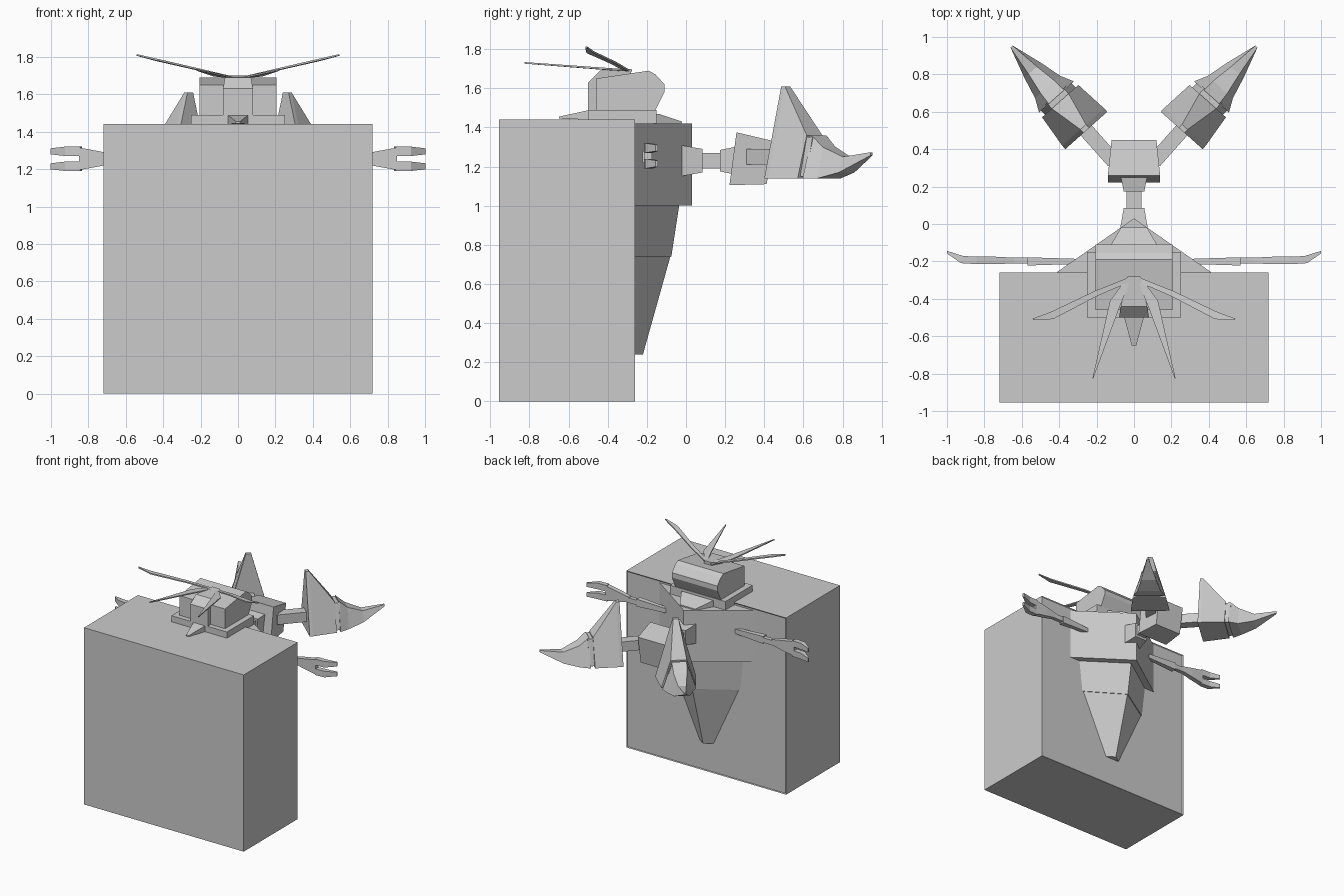
import bpy, bmesh
from mathutils import Vector

cube = bpy.data.objects.get("Cube")
if cube:
    bpy.data.objects.remove(cube, do_unlink=True)

grey = bpy.data.materials.new("plain_grey")
grey.use_nodes = True
grey.diffuse_color = (.6, .6, .6, 1)
grey.node_tree.nodes["Principled BSDF"].inputs["Base Color"].default_value = grey.diffuse_color

UP = Vector((0, 0, 1))
ARM_Z = 1.25
TAIL_Z = 1.23
BODY_TOP = 1.42


def loft(name, rings, mirror=False, recess_back=False):
    """Skin equal-length point rings and close both ends; optionally mirror across x."""
    bm = bmesh.new()
    loops = [[bm.verts.new(point) for point in ring] for ring in rings]
    for lower, upper in zip(loops, loops[1:]):
        for i in range(len(lower)):
            bm.faces.new((lower[i - 1], lower[i], upper[i], upper[i - 1]))
    bm.faces.new(loops[0])
    bm.faces.new(loops[-1])
    bmesh.ops.recalc_face_normals(bm, faces=bm.faces)
    if recess_back:
        back = [face for face in bm.faces if face.normal.y > .9]
        bmesh.ops.inset_region(bm, faces=back, thickness=.01, depth=-.005)
    mesh = bpy.data.meshes.new(name)
    bm.to_mesh(mesh)
    bm.free()
    mesh.materials.append(grey)
    obj = bpy.data.objects.new(name, mesh)
    bpy.context.collection.objects.link(obj)
    if mirror:
        obj.modifiers.new("Mirror", "MIRROR").use_mirror_merge = False


def beam(name, path, sections, lean=0, **options):
    """Four-sided bar along a path; a section is (half width, half height, optional top half width)."""
    path = [Vector(point) for point in path]
    along = path[-1] - path[0]
    along.z = 0
    along.normalize()
    side = along.cross(UP)
    rings = []
    for centre, (width, height, *top) in zip(path, sections):
        top_width = top[0] if top else width
        rise = UP * height + along * lean
        rings.append([centre - rise - side * width, centre - rise + side * width,
                      centre + rise + side * top_width, centre + rise - side * top_width])
    loft(name, rings, **options)


def wedge(name, *levels):
    """Body segment of triangular plan; a level is (height, half width, rear ridge position)."""
    loft(name, [[(-half, -.27, z), (half, -.27, z), (0, ridge, z)] for z, half, ridge in levels])


# Big crate with a shallow recessed back panel
beam("crate", [(0, -.955, .72), (0, -.26, .72)], [(.72, .72)] * 2, recess_back=True)

# Wedge-shaped body segments and sloping neck
wedge("upper_body", (1, .43, .03), (BODY_TOP, .43, .03))
wedge("middle_body", (.74, .31, -.075), (1, .34, -.035))
wedge("lower_body", (.24, .07, -.22), (.74, .3, -.08))
beam("neck", [(0, y, BODY_TOP) for y in (-.27, -.14, -.02)], [(.2, .05), (.14, .05), (.07, .01)])

# Head with its collar, raised crest and chin spike
beam("head_plate", [(0, -.5, 1.455), (0, -.15, 1.455)], [(.25, .035)] * 2)
beam("head", [(0, -.46, 1.57), (0, -.19, 1.59), (0, -.155, 1.58), (0, -.11, 1.6)],
     [(.205, .08), (.205, .1), (.205, .09), (.205, .02)])
beam("face_crest", [(0, -.5, 1.56), (0, -.44, 1.59), (0, -.28, 1.6)],
     [(.08, .07), (.07, .1), (.035, .1)])
beam("chin_spike", [(0, -.49, 1.465), (0, -.65, 1.45)], [(.055, .025), (.012, .005)])

# Thin blade antennae
beam("front_antenna", [(.02, -.28, 1.69), (.1, -.42, 1.7), (.22, -.825, 1.73)],
     [(.01, .005), (.03, .005), (.002, .004)], mirror=True)
beam("side_antenna", [(.03, -.3, 1.69), (.2, -.37, 1.73), (.44, -.49, 1.785), (.54, -.51, 1.81)],
     [(.012, .005), (.015, .005), (.02, .005), (.005, .004)], mirror=True)

# Arms with forked hands
beam("arm", [(.25, -.2, ARM_Z), (.57, -.2, ARM_Z)], [(.012, .015), (.022, .03)], mirror=True)
beam("wrist", [(.56, -.195, ARM_Z), (.66, -.195, ARM_Z)], [(.016, .02)] * 2, mirror=True)
beam("hand", [(x, -.195, ARM_Z + .005) for x in (.64, .74, .85)],
     [(.015, .02), (.02, .04), (.02, .06)], mirror=True)
for name, sign in (("upper_finger", 1), ("lower_finger", -1)):
    finger_z = ARM_Z + .005 + sign * .04
    beam(name, [(.84, -.195, finger_z), (.92, -.19, finger_z), (1, -.15, finger_z)],
         [(.02, .025), (.02, .025), (.006, .016)], mirror=True)

# Tail chain
beam("tail_root", [(0, -.03, TAIL_Z), (0, .085, TAIL_Z)], [(.075, .08), (.055, .06)])
beam("tail_link", [(0, .08, TAIL_Z), (0, .19, TAIL_Z)], [(.04, .04)] * 2)
beam("tail_joint", [(0, .175, TAIL_Z), (0, .25, TAIL_Z)], [(.055, .055), (.07, .07)])
beam("tail_block", [(0, .24, 1.24), (0, .43, 1.22)], [(.14, .135), (.12, .11)], lean=.018)

# Tail claws, laid out along a diagonal axis
CLAW_START = Vector((.255, .5, 0))
CLAW_AXIS = Vector((.665, .747, 0))


def claw_part(name, stations, sections):
    """Mirrored bar along the claw axis; a station is (distance, centre height)."""
    path = [CLAW_START + CLAW_AXIS * distance + UP * z for distance, z in stations]
    beam(name, path, sections, mirror=True)


claw_part("claw_arm", [(-.22, 1.25), (.02, 1.25)], [(.04, .04)] * 2)
claw_part("claw_fin", [(0, 1.375), (.025, 1.375), (.21, 1.25)],
          [(.15, .235, .02), (.15, .235, .02), (.13, .11, .06)])
claw_part("claw_band", [(.2, 1.25), (.25, 1.25)], [(.11, .1, .06)] * 2)
claw_part("claw_tip", [(.24, 1.25), (.31, 1.22), (.43, 1.21), (.6, 1.265)],
          [(.125, .11, .055), (.09, .08, .05), (.06, .04, .03), (.008, .008)])
